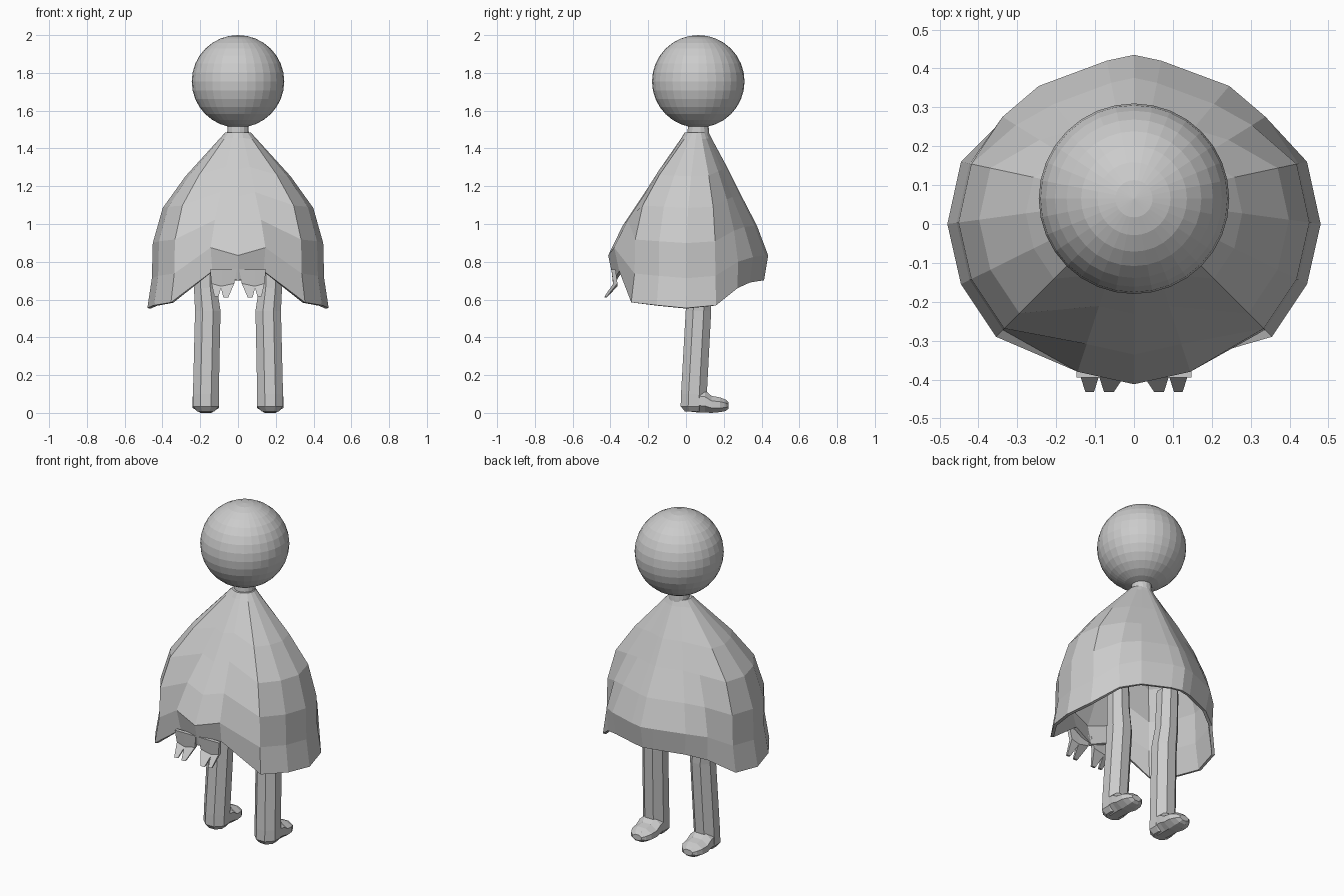
import bpy, bmesh, math
from mathutils import Vector

old = bpy.data.objects.get("Cube")
if old:
    bpy.data.objects.remove(old, do_unlink=True)

grey = bpy.data.materials.new("plain_grey")
grey.use_nodes = True
colour = (0.6, 0.6, 0.6, 1)
grey.diffuse_color = colour
grey.node_tree.nodes["Principled BSDF"].inputs["Base Color"].default_value = colour
CY = 0.065  # depth of the body axis


def add_object(name, bm):
    bmesh.ops.recalc_face_normals(bm, faces=bm.faces)
    mesh = bpy.data.meshes.new(name)
    bm.to_mesh(mesh)
    bm.free()
    mesh.materials.append(grey)
    obj = bpy.data.objects.new(name, mesh)
    bpy.context.collection.objects.link(obj)
    return obj


def loft(bm, rings, cap_start=True, cap_end=True):
    """Skin closed rings of equal length."""
    loops = [[bm.verts.new(p) for p in ring] for ring in rings]
    n = len(loops[0])
    for a, b in zip(loops, loops[1:]):
        for i in range(n):
            bm.faces.new((a[i], a[(i + 1) % n], b[(i + 1) % n], b[i]))
    if cap_start:
        bm.faces.new(loops[0])
    if cap_end:
        bm.faces.new(loops[-1])


def circle(x, y, z, rx, ry, n=8):
    angles = [math.tau * (i + 0.5) / n for i in range(n)]
    return [(x + rx * math.cos(a), y + ry * math.sin(a), z) for a in angles]


# Head
bm = bmesh.new()
bmesh.ops.create_uvsphere(bm, u_segments=32, v_segments=16, radius=0.245)
bmesh.ops.translate(bm, verts=bm.verts, vec=(0, CY, 1.755))
add_object("head", bm)

# Neck
bm = bmesh.new()
loft(bm, [circle(0, CY, z, r, r, 16) for z, r in ((1.46, 0.06), (1.49, 0.058), (1.56, 0.052))])
add_object("neck", bm)

# Cape: each column has its widest x, y, its hem height and how far it flares at the hem
columns = [
    (0, 0.435, 0.70, 0), (0.07, 0.42, 0.70, 0), (0.245, 0.355, 0.69, 0),
    (0.345, 0.28, 0.66, 0.4), (0.445, 0.16, 0.57, 1), (0.48, 0, 0.555, 1),
    (0.445, -0.155, 0.57, 1), (0.355, -0.29, 0.585, 1), (0.145, -0.38, 0.75, 0),
    (0, -0.412, 0.70, 0),
]
columns += [(-x, y, z, w) for x, y, z, w in columns[-2:0:-1]]
# drop along the column, spread of straight columns, spread of flared columns
profile = [
    (0, 0.15, 0.14), (0.04, 0.19, 0.21), (0.25, 0.43, 0.58), (0.43, 0.62, 0.83),
    (0.63, 0.84, 0.94), (0.83, 1, 0.95), (1, 0.94, 1),
]
rings = []
for drop, straight, flared in profile:
    ring = []
    for x, y, hem, w in columns:
        s = straight + (flared - straight) * w
        ring.append((x * s, CY + (y - CY) * s, 1.485 + (hem - 1.485) * drop))
    rings.append(ring)
bm = bmesh.new()
loft(bm, rings, cap_end=False)
cape = add_object("cape", bm)
shell = cape.modifiers.new("thickness", "SOLIDIFY")
shell.thickness = 0.018
shell.offset = -1

# Ragged fringe at the front of the cape, two prongs on each side
root = [(0.148, 0.74), (0.118, 0.72), (0.092, 0.72), (0.06, 0.72), (0.015, 0.73)]
prongs = [
    [(0.14, 0.685), (0.125, 0.615), (0.103, 0.615), (0.088, 0.67)],
    [(0.092, 0.67), (0.077, 0.61), (0.052, 0.61), (0.02, 0.685)],
]
tops = [(0.148, 0.088), (0.092, 0.006)]
for side, label in ((1, "left"), (-1, "right")):
    bm = bmesh.new()
    for (outer, inner), (a, b, c, d) in zip(tops, prongs):
        levels = [
            ((outer, 0.76, -0.395), (inner, 0.76, -0.395)),
            ((*a, -0.385), (*d, -0.385)),
            ((*b, -0.432), (*c, -0.432)),
        ]
        sections = []
        for (x0, z0, y0), (x1, z1, y1) in levels:
            t = 0.022 if y0 > -0.42 else 0.012
            sections.append([(side * x0, y0, z0), (side * x1, y1, z1),
                             (side * x1, y1 + t, z1), (side * x0, y0 + t, z0)])
        loft(bm, sections)
    add_object(label + "_fringe", bm)

# Legs and feet; the toes point to +y
leg_rings = [
    (0.17, 0.04, 0.008, 0.05), (0.17, 0.04, 0.035, 0.074), (0.17, 0.042, 0.1, 0.074),
    (0.16, 0.066, 0.54, 0.073), (0.172, 0.072, 0.66, 0.066), (0.178, 0.075, 0.9, 0.062),
]
# depth, half width, bottom and top of the foot
foot_rings = [
    (0.03, 0.065, 0.004, 0.13), (0.1, 0.07, 0.002, 0.12), (0.135, 0.07, 0, 0.09),
    (0.18, 0.066, 0.004, 0.082), (0.21, 0.05, 0.01, 0.07), (0.225, 0.03, 0.022, 0.055),
]
for side, label in ((1, "left"), (-1, "right")):
    bm = bmesh.new()
    loft(bm, [circle(side * x, y, z, r, r) for x, y, z, r in leg_rings])
    add_object(label + "_leg", bm)
    bm = bmesh.new()
    sections = []
    for y, half, low, high in foot_rings:
        mid, tall = (low + high) / 2, (high - low) / 2
        section = circle(0, 0, 0, half / math.cos(math.pi / 8), tall / math.cos(math.pi / 8))
        sections.append([(side * 0.17 + px, y, mid + py) for px, py, _ in section])
    loft(bm, sections)
    add_object(label + "_foot", bm)
